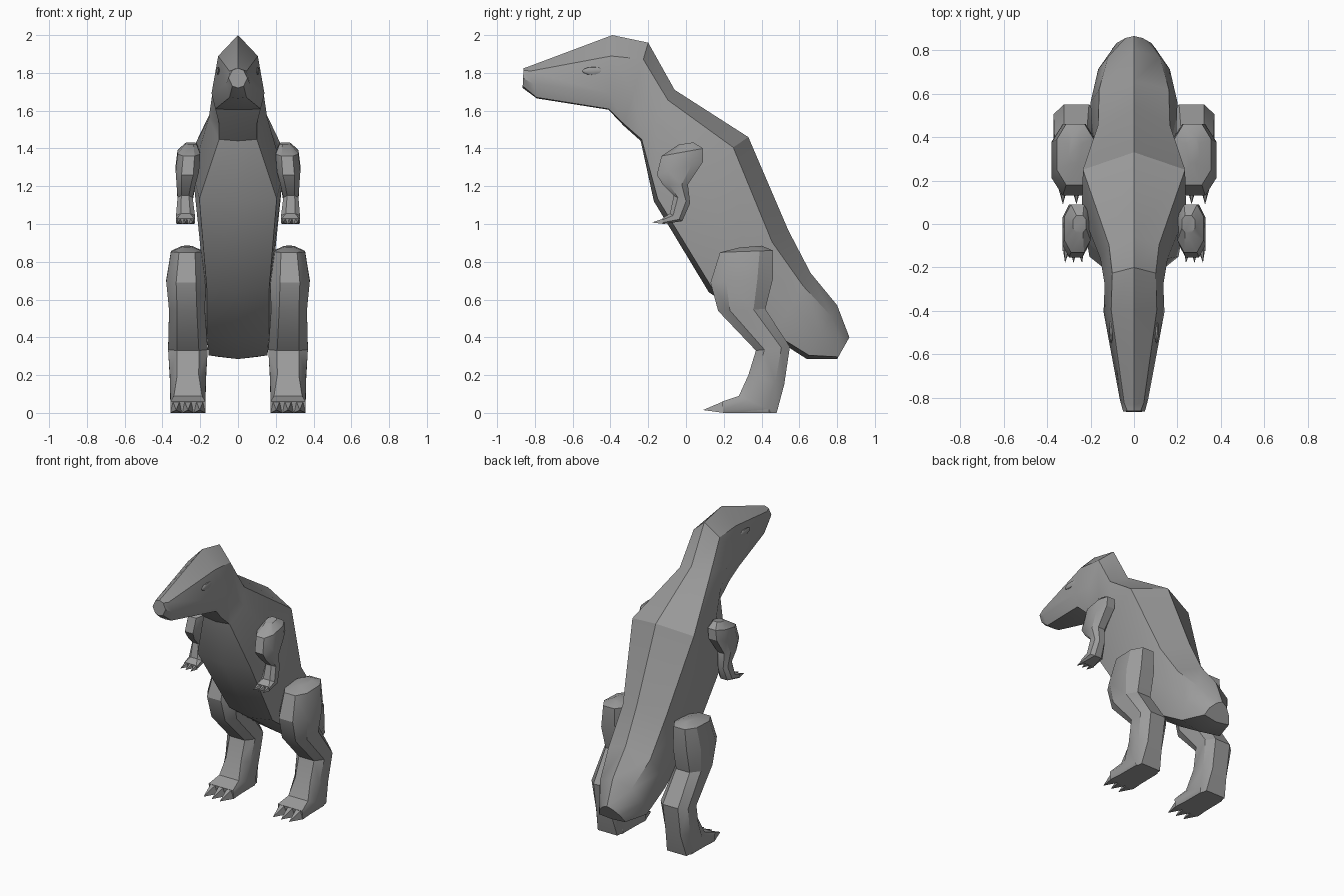
import bpy, bmesh, math
from mathutils import Vector

if "Cube" in bpy.data.objects:
    bpy.data.objects.remove(bpy.data.objects["Cube"])

hide = bpy.data.materials.new("grey hide")
hide.diffuse_color = (0.33, 0.33, 0.33, 1)
hide.use_nodes = True
hide.node_tree.nodes["Principled BSDF"].inputs["Base Color"].default_value = hide.diffuse_color


def finish(bm, name, angle=32):
    bmesh.ops.recalc_face_normals(bm, faces=bm.faces)
    me = bpy.data.meshes.new(name)
    bm.to_mesh(me)
    bm.free()
    me.materials.append(hide)
    ob = bpy.data.objects.new(name, me)
    bpy.context.collection.objects.link(ob)
    bpy.ops.object.select_all(action='DESELECT')
    ob.select_set(True)
    bpy.context.view_layer.objects.active = ob
    bpy.ops.object.shade_smooth_by_angle(angle=math.radians(angle))
    return ob


def loft(name, rings, angle=32):
    """Skin a list of point rings and cap both ends."""
    bm = bmesh.new()
    loops = [[bm.verts.new(p) for p in r] for r in rings]
    n = len(loops[0])
    for a, b in zip(loops, loops[1:]):
        for i in range(n):
            j = (i + 1) % n
            bm.faces.new((a[i], a[j], b[j], b[i]))
    bm.faces.new(loops[0])
    bm.faces.new(loops[-1])
    return finish(bm, name, angle)


def body_ring(top, bottom, *sides):
    """Ridge point, three side points as (share of depth, half width), belly point."""
    def at(t, x):
        return (x, top[0] + (bottom[0] - top[0]) * t, top[1] + (bottom[1] - top[1]) * t)
    return ([at(0, 0)] + [at(t, w) for t, w in sides] + [at(1, 0)]
            + [at(t, -w) for t, w in reversed(sides)])


def limb_ring(side, front, back, cx, hw, end=0.5):
    """Eight-sided limb section with flat front and back."""
    prof = [(0, end), (0.25, 1), (0.75, 1), (1, end)]
    prof += [(t, -w) for t, w in reversed(prof)]
    return [(side * (cx + hw * w), front[0] + (back[0] - front[0]) * t,
             front[1] + (back[1] - front[1]) * t) for t, w in prof]


def claw(name, side, base, tip, hw, height):
    """Tapering spike with a four-sided base."""
    bm = bmesh.new()
    x, y, z = base
    quad = [bm.verts.new((side * (x + dx), y, z + dz))
            for dx, dz in ((-hw, 0), (hw, 0), (hw * 0.6, height), (-hw * 0.6, height))]
    point = bm.verts.new((side * tip[0], tip[1], tip[2]))
    bm.faces.new(quad)
    for i in range(4):
        bm.faces.new((quad[i], quad[(i + 1) % 4], point))
    finish(bm, name)


# Head, neck, torso and tail stump in one skin
body = loft("body", [
    body_ring((-0.86, 1.825), (-0.865, 1.72), (0.1, 0.03), (0.5, 0.05), (0.9, 0.03)),
    body_ring((-0.83, 1.835), (-0.79, 1.665), (0.15, 0.045), (0.55, 0.065), (0.97, 0.045)),
    body_ring((-0.39, 2.0), (-0.41, 1.605), (0.28, 0.105), (0.78, 0.14), (0.99, 0.12)),
    body_ring((-0.20, 1.96), (-0.33, 1.52), (0.2, 0.10), (0.6, 0.135), (0.98, 0.10)),
    body_ring((-0.06, 1.71), (-0.24, 1.44), (0.2, 0.115), (0.55, 0.155), (0.97, 0.10)),
    body_ring((0.33, 1.46), (-0.17, 1.12), (0.16, 0.235), (0.55, 0.24), (0.96, 0.205)),
    body_ring((0.54, 0.97), (0.12, 0.64), (0.2, 0.165), (0.55, 0.19), (0.95, 0.165)),
    body_ring((0.66, 0.74), (0.46, 0.40), (0.2, 0.16), (0.5, 0.20), (0.95, 0.165)),
    body_ring((0.80, 0.57), (0.64, 0.285), (0.2, 0.12), (0.55, 0.165), (0.93, 0.155)),
    body_ring((0.865, 0.40), (0.80, 0.285), (0.15, 0.04), (0.5, 0.08), (0.9, 0.10)),
])

for side, word in ((1, "right"), (-1, "left")):
    # Leg from hip to sole: front, back, centre x, half width, end width share
    leg = [((0.28, 0.875), (0.40, 0.885), 0.27, 0.03, 0.5),
           ((0.18, 0.85), (0.46, 0.86), 0.27, 0.085, 0.5),
           ((0.13, 0.69), (0.46, 0.71), 0.275, 0.105, 0.5),
           ((0.17, 0.54), (0.42, 0.55), 0.27, 0.095, 0.55),
           ((0.37, 0.33), (0.55, 0.35), 0.265, 0.105, 0.55),
           ((0.33, 0.20), (0.52, 0.15), 0.265, 0.095, 0.6),
           ((0.28, 0.09), (0.48, 0.0), 0.265, 0.093, 0.8),
           ((0.19, 0.06), (0.20, 0.0), 0.265, 0.093, 1.0)]
    loft(word + "_leg", [limb_ring(side, *r) for r in leg])
    # Flat sole under the foot
    sole = [limb_ring(side, (y, 0.045), (y, 0), 0.265, w, 0.95)
            for y, w in ((0.48, 0.06), (0.44, 0.09), (0.195, 0.093))]
    loft(word + "_sole", sole)
    for i in range(3):
        x = 0.203 + 0.062 * i
        claw(f"{word}_toe_{i + 1}", side, (x, 0.20, 0), (x, 0.09, 0.015), 0.031, 0.062)

    # Arm from shoulder to palm
    arm = [((-0.04, 1.42), (0.04, 1.432), 0.25, 0.03),
           ((-0.13, 1.36), (0.09, 1.40), 0.26, 0.06),
           ((-0.155, 1.26), (0.09, 1.33), 0.268, 0.062),
           ((-0.12, 1.205), (0.01, 1.21), 0.275, 0.05),
           ((-0.065, 1.15), (0.022, 1.11), 0.28, 0.04),
           ((-0.085, 1.055), (-0.02, 1.015), 0.278, 0.05),
           ((-0.125, 1.03), (-0.12, 1.0), 0.278, 0.05, 0.9)]
    loft(word + "_arm", [limb_ring(side, *r) for r in arm])
    for i in range(3):
        x = 0.245 + 0.033 * i
        claw(f"{word}_finger_{i + 1}", side, (x, -0.115, 1.0),
             (x + 0.006 * (i - 1), -0.18, 1.008), 0.016, 0.03)

    # Almond eye resting on the cheek
    hit, loc, normal, _ = body.ray_cast(Vector((side, -0.49, 1.81)), Vector((-side, 0, 0)))
    bm = bmesh.new()
    bmesh.ops.create_uvsphere(bm, u_segments=12, v_segments=6, radius=1)
    for v in bm.verts:
        v.co = loc + Vector((v.co.x * 0.009 + side * 0.001, v.co.y * 0.06, v.co.z * 0.021))
    finish(bm, word + "_eye")
